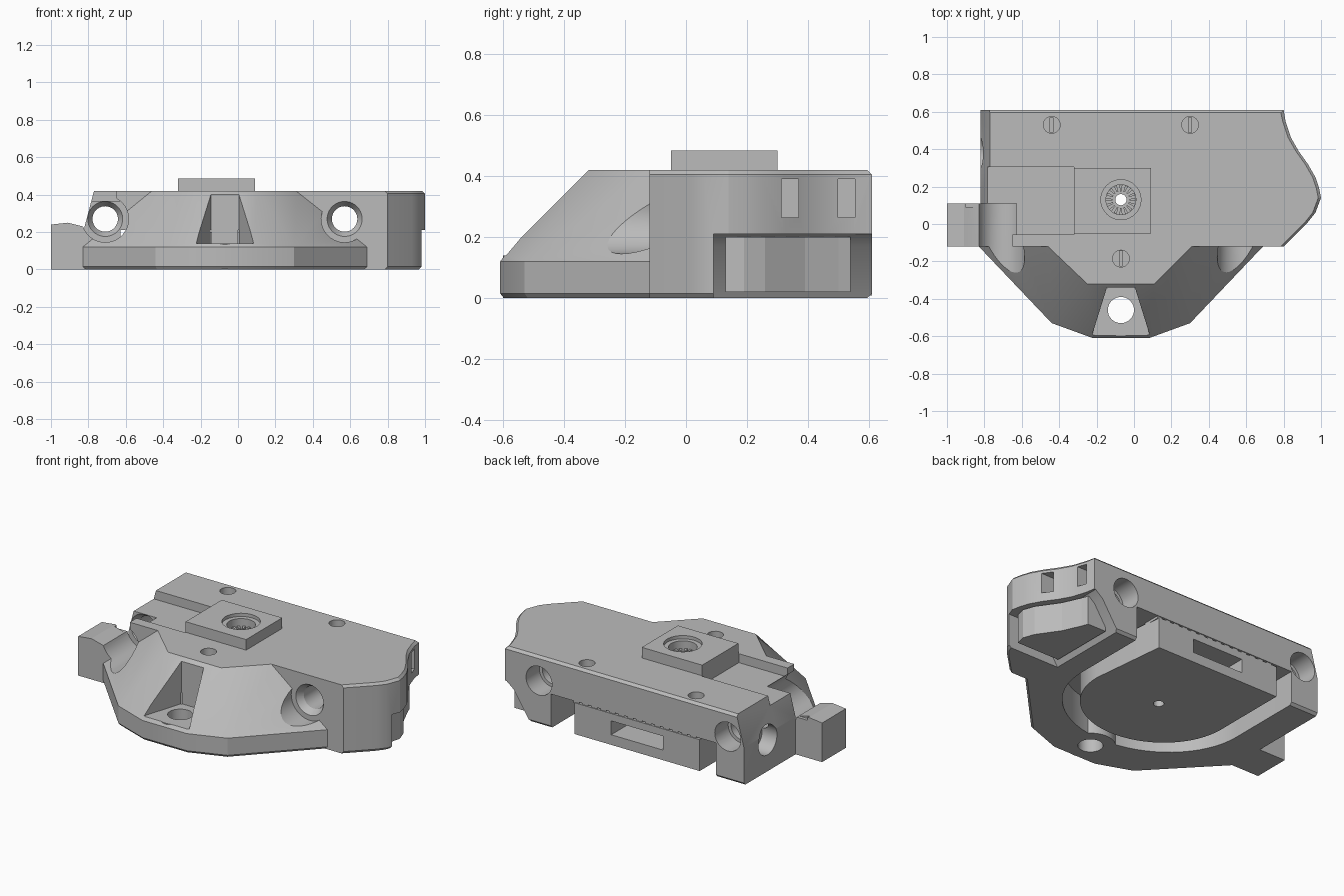
import bpy, bmesh, math
from mathutils import Vector

cube = bpy.data.objects.get("Cube")
if cube:
    bpy.data.objects.remove(cube, do_unlink=True)

grey = bpy.data.materials.new("plain grey")
grey.use_nodes = True
GREY = (0.5, 0.5, 0.5, 1)
grey.diffuse_color = GREY
grey.node_tree.nodes["Principled BSDF"].inputs["Base Color"].default_value = GREY
CX, CY = -0.07, 0.13          # centre of the round pocket and the top socket


def finish(bm, name):
    bmesh.ops.recalc_face_normals(bm, faces=bm.faces)
    mesh = bpy.data.meshes.new(name)
    bm.to_mesh(mesh)
    bm.free()
    mesh.materials.append(grey)
    ob = bpy.data.objects.new(name, mesh)
    bpy.context.collection.objects.link(ob)
    return ob


def loft(name, rings):
    """Skin equal-length rings of 3D points and cap both ends."""
    bm = bmesh.new()
    loops = [[bm.verts.new(p) for p in ring] for ring in rings]
    n = len(loops[0])
    for low, high in zip(loops, loops[1:]):
        for i in range(n):
            j = (i + 1) % n
            bm.faces.new((low[i], low[j], high[j], high[i]))
    bm.faces.new(loops[0])
    bm.faces.new(loops[-1])
    return finish(bm, name)


PLACE = {"x": lambda a, b, d: (d, a, b),
         "y": lambda a, b, d: (a, d, b),
         "z": lambda a, b, d: (a, b, d)}


def prism(name, pts, d0, d1, axis="z"):
    return loft(name, [[PLACE[axis](a, b, d) for a, b in pts] for d in (d0, d1)])


def box(name, x0, x1, y0, y1, z0, z1):
    return prism(name, [(x0, y0), (x1, y0), (x1, y1), (x0, y1)], z0, z1)


def cyl(name, a, b, r, d0, d1, axis="z", r2=None, n=40):
    """Cylinder or cone along an axis."""
    ring = [(math.cos(i * math.tau / n), math.sin(i * math.tau / n)) for i in range(n)]
    return loft(name, [[PLACE[axis](a + c * q, b + s * q, d) for c, s in ring]
                       for d, q in ((d0, r), (d1, r if r2 is None else r2))])


def combine(ob, other, operation):
    mod = ob.modifiers.new("combine", "BOOLEAN")
    mod.operation, mod.solver, mod.object = operation, "EXACT", other
    bpy.context.view_layer.objects.active = ob
    bpy.ops.object.modifier_apply(modifier=mod.name)
    bpy.data.objects.remove(other, do_unlink=True)


def cut(ob, other):
    combine(ob, other, "DIFFERENCE")


def join(ob, other):
    combine(ob, other, "UNION")


def d_shape(half, radius):
    """Round at the front, straight sides, open to the back."""
    arc = [(CX + half * math.cos(t), CY + radius * math.sin(t))
           for t in (math.pi + i * math.pi / 32 for i in range(33))]
    return arc


# Main slab with a wavy left side and small chamfers
side = [(.80, .61), (.81, .55), (.84, .46), (.88, .39), (.93, .32), (.97, .25),
        (.99, .19), (1, .14), (.97, .06), (.93, .01), (.80, -.12)]
plan = side + [(-.65, -.12), (-.65, .11), (-.82, .11), (-.82, .61)]


def slab_ring(z, inset):
    return [(x - inset * (x > .75), y - inset * (y > .6), z) for x, y in plan]


body = loft("body", [slab_ring(0, .015), slab_ring(.015, 0),
                     slab_ring(.405, 0), slab_ring(.42, .015)])

# Faceted sloping nose
top = [(-.46, -.12), (-.25, -.32), (.11, -.32), (.31, -.12)]
foot = [(-.83, -.12), (-.44, -.53), (-.22, -.61), (.08, -.61), (.30, -.53), (.69, -.12)]
bm = bmesh.new()
for pts, z, s in ((top, .42, 1), (foot, .12, 1), (foot, .015, 1), (foot, 0, .98)):
    for x, y in pts:
        bm.verts.new((CX + (x - CX) * s, y * s, z))
    for x in (pts[0][0], pts[-1][0]):
        bm.verts.new((x, 0, z))
for x in (-.2, .06):
    bm.verts.new((x, -.58, .16))
hull = bmesh.ops.convex_hull(bm, input=bm.verts)
spare = {e for e in hull["geom_interior"] + hull["geom_unused"]
         if isinstance(e, bmesh.types.BMVert)}
bmesh.ops.delete(bm, geom=list(spare), context="VERTS")
join(body, finish(bm, "nose"))

# Side lug
lug = [(-1, 0), (-.6, 0), (-.6, .22), (-.83, .23), (-.91, .25), (-1, .24)]
join(body, prism("lug", lug, -.12, .11, "y"))

# Underside pocket, open at the back, and the front screw boss
cut(body, prism("pocket", [(CX - .56, .8)] + d_shape(.56, .50) + [(CX + .56, .8)], -.1, .21))
join(body, cyl("boss", CX, -.46, .14, 0, .21))

# Side window with a slanting inner wall
cut(body, prism("window", [(.63, -.1), (.63, 0), (.74, .17), (.79, .21), (1.2, .21), (1.2, -.1)],
                .09, .8, "y"))

# Front niche and its screw hole
niche = [(CX - .075, -.34), (CX + .075, -.34), (CX + .175, -.66), (CX - .175, -.66)]
cut(body, prism("niche", niche, .14, .6))
cut(body, cyl("nose_hole", CX, -.46, .07, -.1, .3))

# Slanted right edge and the stepped channel beside the raised plate
cut(body, prism("edge_slope", [(-.82, .23), (-.77, .42), (-.77, .6), (-.9, .6), (-.9, .23)],
                .09, .8, "y"))
cut(body, box("channel", -.9, -.32, -.055, .305, .365, .6))

# Long bores, with clearance in front and wider mouths
for x, front in ((-.71, .11), (.57, -.12)):
    cut(body, cyl("clearance", x, .27, .125, -.6, front, "y"))
    cut(body, cyl("bore", x, .27, .068, -.7, .8, "y"))
    cut(body, cyl("front_mouth", x, .27, .10, front - .01, front + .04, "y", r2=.068))
    cut(body, cyl("back_mouth", x, .27, .088, .48, .8, "y"))

# Round recess in the right wall
cut(body, cyl("side_recess", .38, .19, .09, -.9, -.72, "x"))

# Small windows in the wavy wall
for y in (.342, .527):
    cut(body, box("slot", .74, 1.1, y - .028, y + .028, .265, .39))

# Recessed slotted screws
for x, y in ((-.44, .53), (.30, .53), (CX, -.185)):
    cut(body, cyl("screw_hole", x, y, .045, .36, .6, n=24))
    cut(body, box("screw_slot", x - .008, x + .008, y - .04, y + .04, .345, .37))

# Raised square plate with a stepped, ribbed socket
join(body, box("plate", -.32, .09, -.05, .30, .34, .485))
cut(body, cyl("socket_wide", CX, CY, .107, .465, .6))
cut(body, cyl("socket_deep", CX, CY, .08, .40, .6))
cut(body, cyl("socket_bore", CX, CY, .03, -.1, .6, n=24))

bm = bmesh.new()
for i in range(16):
    t = i * math.tau / 16
    u, v = Vector((math.cos(t), math.sin(t), 0)), Vector((-math.sin(t), math.cos(t), 0))
    quad = [u * r + v * w + Vector((CX, CY, 0)) for r, w in
            ((.045, -.004), (.079, -.008), (.079, .008), (.045, .004))]
    low = [bm.verts.new(p + Vector((0, 0, .395))) for p in quad]
    high = [bm.verts.new(p + Vector((0, 0, .42))) for p in quad]
    bm.faces.new(low)
    bm.faces.new(high)
    for k in range(4):
        m = (k + 1) % 4
        bm.faces.new((low[k], low[m], high[m], high[k]))
ribs = finish(bm, "socket_ribs")

# Rounded insert under the body, with a connector slot at the back
insert = prism("bottom_insert", [(CX - .45, .61)] + d_shape(.45, .42) + [(CX + .40, .61)], .008, .2)
cut(insert, box("connector", -.27, .08, .45, .8, .07, .155))
cut(insert, cyl("insert_hole", CX, CY, .03, -.1, .4, n=24))

# Insert in the side window
side_insert = prism("side_insert", [(.66, .13), (.95, .13), (.965, .19), (.94, .26),
                                    (.85, .39), (.80, .50), (.785, .54), (.66, .54)], .02, .2)

# Spacer teeth above both inserts
for i in range(14):
    x = -.49 + i * .061
    box("back_tooth", x, x + .035, .5, .605, .195, .212)
for i in range(5):
    y = .17 + i * .08
    box("side_tooth", .7, .78, y, y + .04, .195, .212)

# Smooth the round walls, keep every edge sharp
bpy.ops.object.select_all(action="DESELECT")
for ob in (body, insert):
    ob.select_set(True)
bpy.context.view_layer.objects.active = body
bpy.ops.object.shade_smooth_by_angle(angle=math.radians(20))
